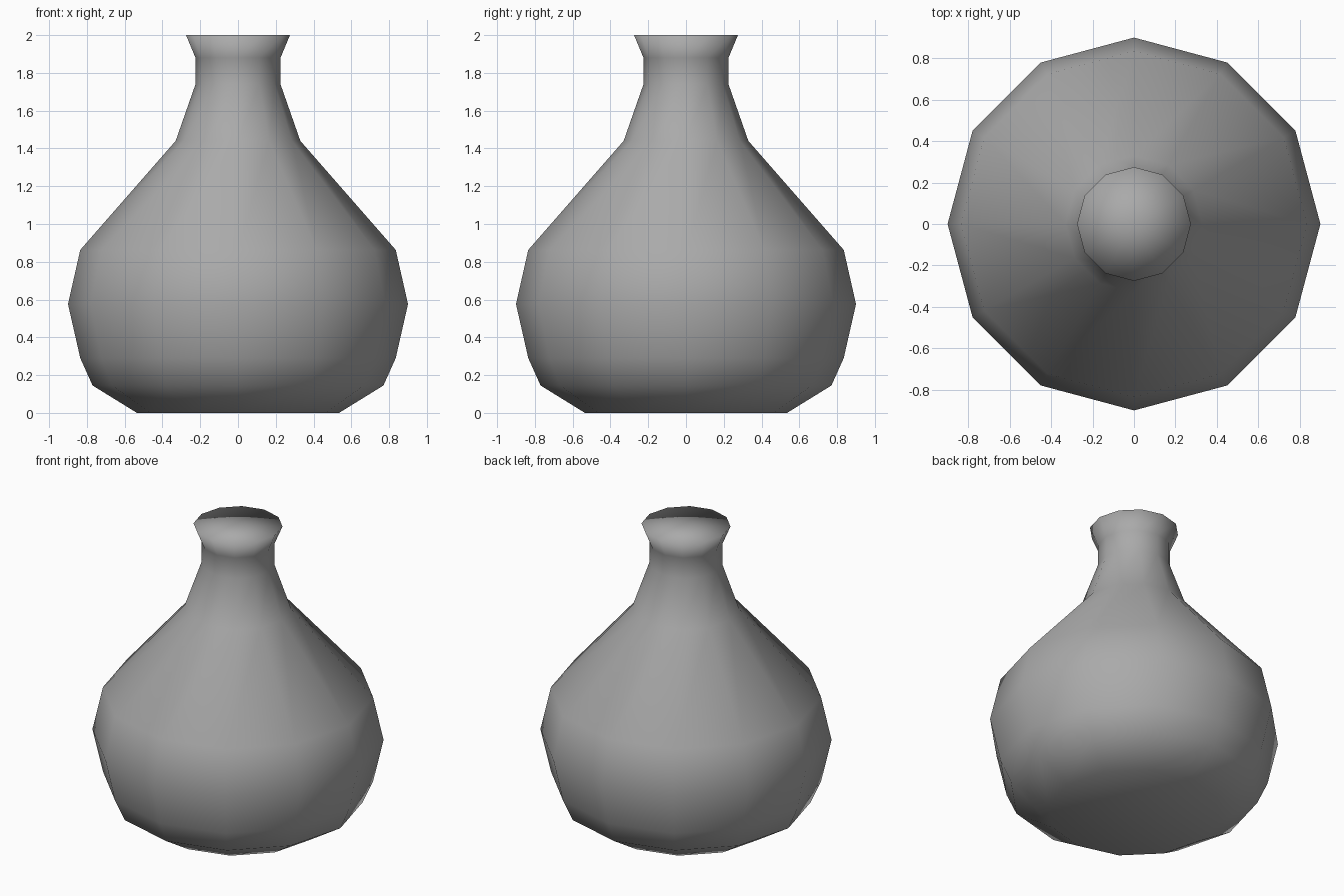
import bpy
import bmesh
from math import tau

SIDES = 12

cube = bpy.data.objects.get("Cube")
if cube:
    bpy.data.objects.remove(cube, do_unlink=True)

# Plain grey finish
grey = bpy.data.materials.new("plain grey")
grey.use_nodes = True
colour = (0.4, 0.4, 0.4, 1.0)
grey.diffuse_color = colour
grey.node_tree.nodes["Principled BSDF"].inputs["Base Color"].default_value = colour

# Outline (radius, height): base, belly, shoulder, neck, flared lip, closed at both ends
outline = [(0, 0), (0.535, 0), (0.77, 0.145), (0.835, 0.29), (0.9, 0.576),
           (0.835, 0.863), (0.33, 1.44), (0.225, 1.74), (0.225, 1.88),
           (0.275, 2), (0, 2)]

# Turn the outline around the vertical axis
bm = bmesh.new()
verts = [bm.verts.new((r, 0, z)) for r, z in outline]
edges = [bm.edges.new(pair) for pair in zip(verts, verts[1:])]
bmesh.ops.spin(bm, geom=verts + edges, cent=(0, 0, 0), axis=(0, 0, 1),
               angle=tau, steps=SIDES, use_merge=False)
bmesh.ops.remove_doubles(bm, verts=bm.verts[:], dist=0.001)
bmesh.ops.recalc_face_normals(bm, faces=bm.faces[:])
for face in bm.faces:
    face.smooth = True

mesh = bpy.data.meshes.new("bottle")
bm.to_mesh(mesh)
bm.free()
mesh.materials.append(grey)
bottle = bpy.data.objects.new("bottle", mesh)
bpy.context.collection.objects.link(bottle)
